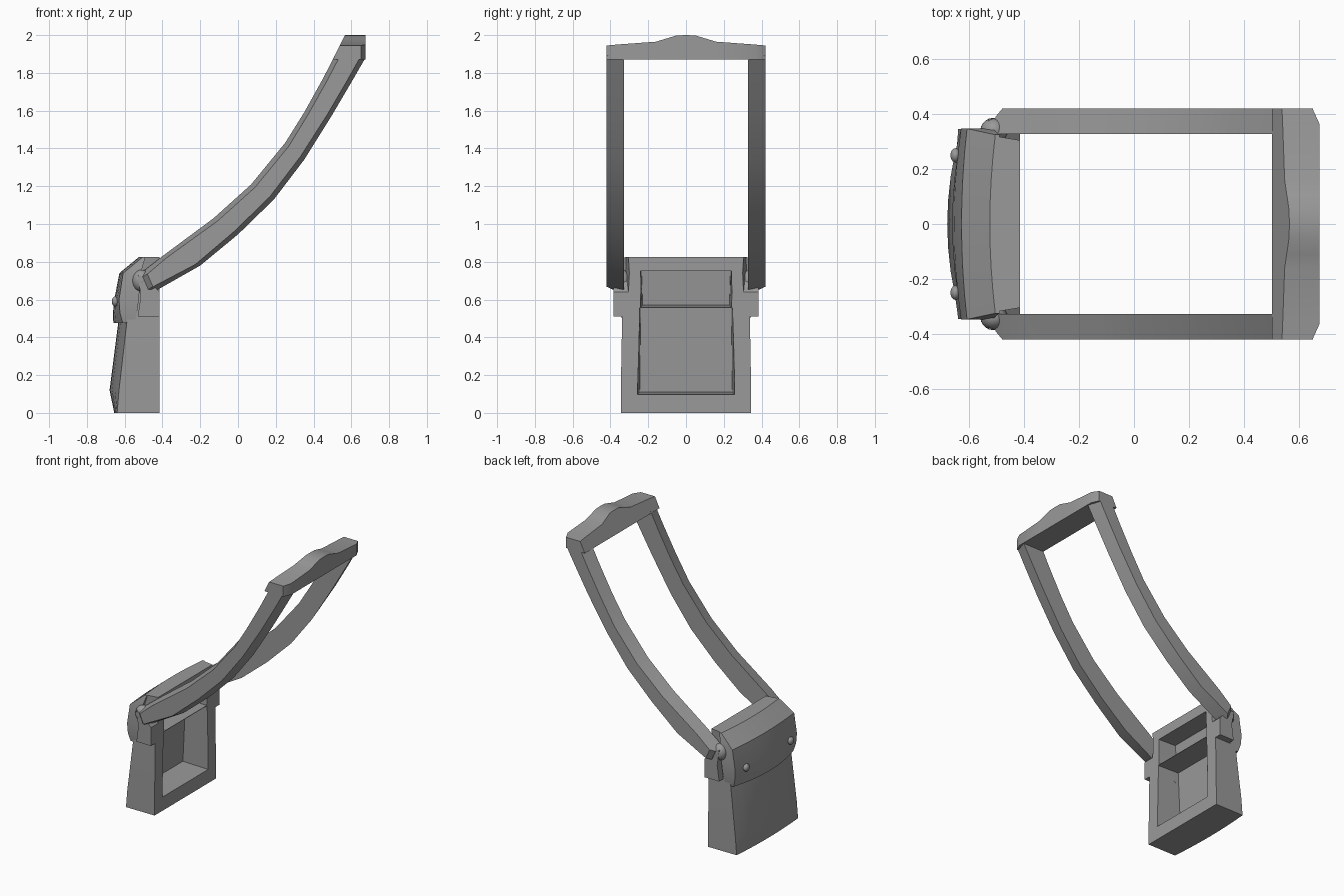
import bpy, bmesh
from mathutils import Vector

cube = bpy.data.objects.get("Cube")
if cube:
    bpy.data.objects.remove(cube, do_unlink=True)

grey = bpy.data.materials.new("plain grey")
grey.use_nodes = True
colour = (0.32, 0.32, 0.32, 1)
grey.diffuse_color = colour
grey.node_tree.nodes["Principled BSDF"].inputs["Base Color"].default_value = colour


def smooth(ob, angle=0.45):
    bpy.ops.object.select_all(action='DESELECT')
    ob.select_set(True)
    bpy.context.view_layer.objects.active = ob
    bpy.ops.object.shade_smooth_by_angle(angle=angle)


def loft(name, rings):
    """Skin a list of equal closed rings and cap both ends."""
    bm = bmesh.new()
    rows = [[bm.verts.new(p) for p in ring] for ring in rings]
    n = len(rows[0])
    for a, b in zip(rows, rows[1:]):
        for i in range(n):
            j = (i + 1) % n
            bm.faces.new((a[i], a[j], b[j], b[i]))
    bm.faces.new(rows[0])
    bm.faces.new(rows[-1])
    bmesh.ops.recalc_face_normals(bm, faces=bm.faces)
    me = bpy.data.meshes.new(name)
    bm.to_mesh(me)
    bm.free()
    me.materials.append(grey)
    ob = bpy.data.objects.new(name, me)
    bpy.context.collection.objects.link(ob)
    return ob


def bowed(z, w, x_side, x_mid, x_front, w_front=None):
    """Plan outline with a bowed rear edge and a straight open side."""
    steps = [k / 4 for k in range(-4, 5)]
    rear = [(x_mid + (x_side - x_mid) * t * t, w * t, z) for t in steps]
    wf = w_front or w
    return [(x_front, -wf, z)] + rear + [(x_front, wf, z)]


def slab(name, profile, y0, y1):
    return loft(name, [[(x, y, z) for x, z in profile] for y in (y0, y1)])


def dome(name, centre, radius, scale):
    bpy.ops.mesh.primitive_uv_sphere_add(segments=20, ring_count=12,
                                         radius=radius, location=centre)
    ob = bpy.context.object
    ob.name = name
    ob.scale = scale
    ob.data.materials.append(grey)
    smooth(ob, 1.0)


# Lower housing and the bowed cover that overlaps its top
housing = loft("housing", [
    bowed(0, .345, -.64, -.655, -.415),
    bowed(.12, .345, -.63, -.68, -.415),
    bowed(.51, .338, -.585, -.63, -.415),
    bowed(.64, .335, -.575, -.61, -.415)])
neck = loft("housing_neck", [
    bowed(.63, .33, -.57, -.6, -.415, .305),
    bowed(.74, .33, -.57, -.6, -.415, .3),
    bowed(.825, .32, -.505, -.525, -.415, .305)])
cover = loft("rear_cover", [
    bowed(.475, .335, -.61, -.66, -.55),
    bowed(.53, .345, -.625, -.662, -.535),
    bowed(.60, .347, -.63, -.655, -.525),
    bowed(.74, .347, -.608, -.628, -.515),
    bowed(.825, .325, -.505, -.525, -.49)])

# Tapered recess, deeper below the ledge
cuts = [((.09, .265), (.555, .25), -.605, -.58),
        ((.55, .25), (.75, .245), -.565, -.55)]
for (z0, w0), (z1, w1), xa, xb in cuts:
    cutter = loft("recess_cutter", [
        [(xa, -w0 + .02, z0 + .02), (-.3, -w0, z0),
         (-.3, w0, z0), (xa, w0 - .02, z0 + .02)],
        [(xb, -w1 + .01, z1), (-.3, -w1, z1),
         (-.3, w1, z1), (xb, w1 - .01, z1)]])
    cutter.hide_render = True
    for ob in (housing, neck, cover):
        mod = ob.modifiers.new("recess", 'BOOLEAN')
        mod.object = cutter
        mod.operation = 'DIFFERENCE'
        mod.solver = 'EXACT'
        bpy.context.view_layer.objects.active = ob
        bpy.ops.object.modifier_apply(modifier=mod.name)
    bpy.data.objects.remove(cutter, do_unlink=True)
for ob in (housing, neck, cover):
    smooth(ob)

# Curved arms: upper and lower edge of the side outline
upper = [(-.515, .745), (-.40, .83), (-.13, 1.03), (.07, 1.21),
         (.25, 1.43), (.35, 1.59), (.45, 1.77), (.54, 1.945)]
lower = [(-.465, .63), (-.20, .78), (0, .945), (.19, 1.13),
         (.35, 1.34), (.50, 1.58), (.60, 1.75), (.675, 1.88)]


def arm_ring(u, l, side, y_out, inset=.026):
    top, low = Vector((u[0], 0, u[1])), Vector((l[0], 0, l[1]))
    d = (low - top).normalized() * inset
    inner, outer = Vector((0, side * .327, 0)), Vector((0, side * y_out, 0))
    return [top + inner, low + inner, low - d + outer, top + d + outer]


for side, label in ((1, "back"), (-1, "front")):
    rings = [arm_ring(u, l, side, .42) for u, l in zip(upper, lower)]
    # Bevelled tip at the pivot end
    tip = arm_ring(upper[0], lower[0], side, .39)
    along = Vector((.025, 0, .014))
    first = [p + along for p in rings[0]]
    smooth(loft(label + "_arm", [tip, first] + rings[1:]), .35)

    # Hinge bracket, pivot and cover stud
    bracket = [(-.53, .51), (-.415, .51), (-.415, .64),
               (-.47, .70), (-.53, .73), (-.515, .62)]
    slab(label + "_hinge_bracket", bracket, side * .29, side * .385)
    dome(label + "_pivot", (-.51, side * .34, .70), .055, (.9, .85, 1.05))
    dome(label + "_stud", (-.65, side * .25, .59), .026, (.7, 1, 1))

# Crossbar with a raised centre
half = [(.42, 1.945, .65), (.365, 1.95, .675), (.16, 1.965, .675),
        (.11, 1.98, .675), (.05, 1.998, .675), (0, 2.0, .675)]
stations = [(-y, z, x) for y, z, x in half] + half[-2::-1]
bar = []
for y, z, x in stations:
    bar.append([(.502, y, 1.87), (.502 + (z - 1.87) * .49, y, z),
                (x, y, z), (x, y, 1.87)])
smooth(loft("top_crossbar", bar), .5)
